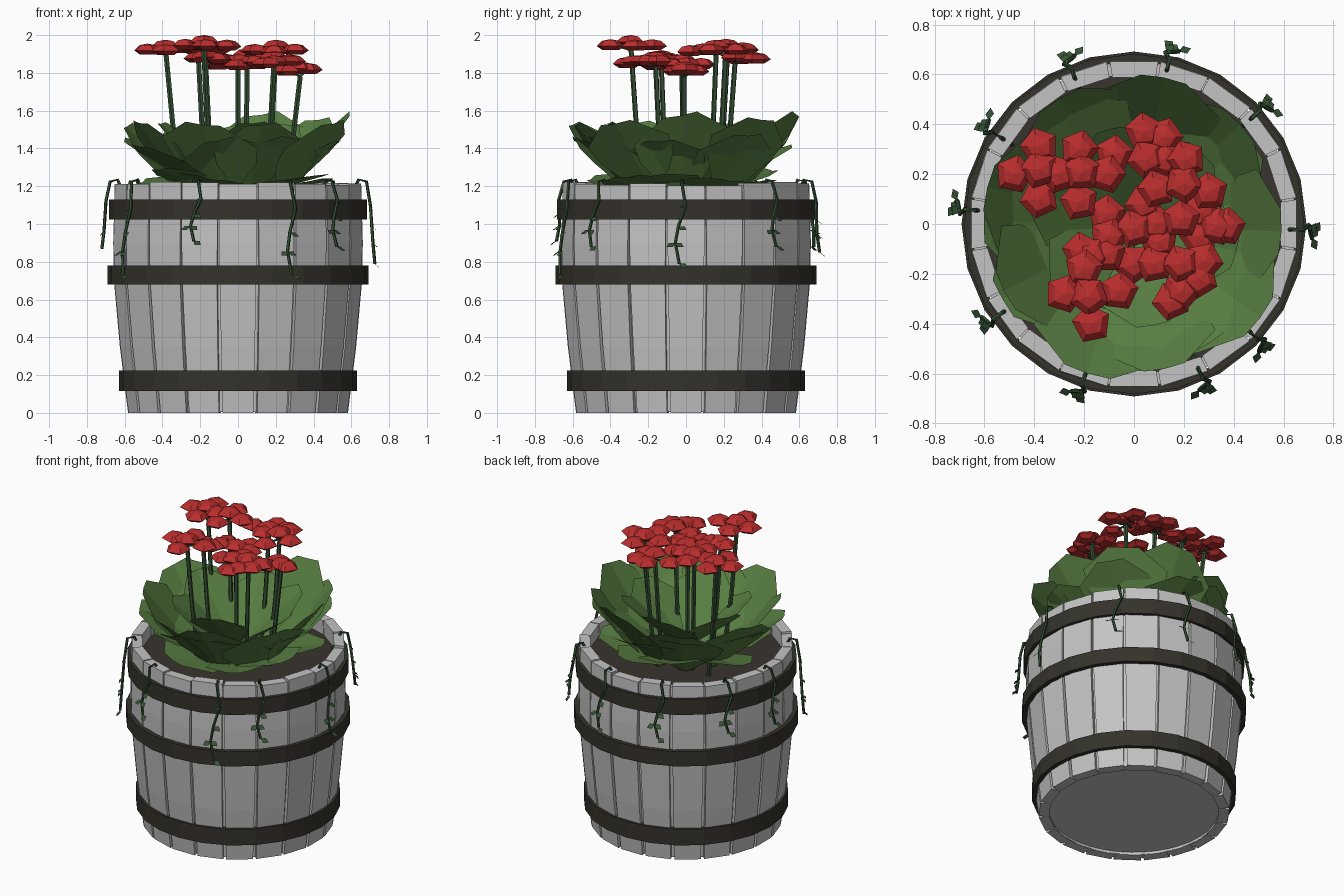
import bpy, bmesh, math, random
from mathutils import Vector

if "Cube" in bpy.data.objects:
    bpy.data.objects.remove(bpy.data.objects["Cube"])

random.seed(11)


def material(name, rgb):
    m = bpy.data.materials.new(name)
    m.diffuse_color = (*rgb, 1)
    m.use_nodes = True
    m.node_tree.nodes["Principled BSDF"].inputs["Base Color"].default_value = m.diffuse_color
    return m


WOOD = material("grey wood", (0.55, 0.55, 0.55))
IRON = material("dark iron", (0.034, 0.032, 0.024))
SOIL = material("soil brown", (0.040, 0.034, 0.028))
LEAF = material("leaf green", (0.095, 0.205, 0.053))
STEM = material("stem green", (0.035, 0.080, 0.033))
RED = material("petal red", (0.50, 0.027, 0.027))


def finish(name, bm, mat, fix=True):
    if fix:
        bmesh.ops.recalc_face_normals(bm, faces=bm.faces)
    me = bpy.data.meshes.new(name)
    bm.to_mesh(me)
    bm.free()
    me.materials.append(mat)
    ob = bpy.data.objects.new(name, me)
    bpy.context.collection.objects.link(ob)
    return ob


def polar(r, a, z):
    return Vector((r * math.cos(a), r * math.sin(a), z))


def bridge(bm, rings, closed=False):
    """Skin a list of vertex rings, capping the ends unless it is a closed loop."""
    pairs = list(zip(rings, rings[1:]))
    if closed:
        pairs.append((rings[-1], rings[0]))
    for a, b in pairs:
        n = len(a)
        for i in range(n):
            bm.faces.new((a[i], a[(i + 1) % n], b[(i + 1) % n], b[i]))
    if not closed:
        bm.faces.new(rings[0])
        bm.faces.new(rings[-1])


def lathe(bm, profile, sides, closed=False):
    rings = [[bm.verts.new(polar(r, math.tau * i / sides, z)) for i in range(sides)]
             for r, z in profile]
    bridge(bm, rings, closed)


def tube(bm, pts, r, sides=5):
    rings = []
    for i, p in enumerate(pts):
        d = (pts[min(i + 1, len(pts) - 1)] - pts[max(i - 1, 0)]).normalized()
        u = d.orthogonal().normalized()
        v = d.cross(u)
        rings.append([bm.verts.new(p + r * (math.cos(t) * u + math.sin(t) * v))
                      for t in (math.tau * k / sides for k in range(sides))])
    bridge(bm, rings)


rnd = random.uniform

# Staves: twenty bent planks with narrow gaps
bm = bmesh.new()
for i in range(20):
    a = -math.pi / 2 + i * math.tau / 20
    top = 1.21 + rnd(-0.008, 0.012)
    half = math.radians(8.5) + rnd(-0.004, 0.003)
    rings = []
    for r, z, k in ((0.588, 0, .95), (0.632, 0.35, .96), (0.664, 0.7, .98),
                    (0.668, 0.9, 1), (0.660, top, 1.02)):
        rings.append([bm.verts.new(polar(q, a + s * k, z)) for q, s in
                      ((r, -half), (r, half), (r - 0.065, half), (r - 0.065, -half))])
    bridge(bm, rings)
finish("staves", bm, WOOD)

# Inner shell closes the gaps, base board sits just inside the foot
bm = bmesh.new()
lathe(bm, [(0.565, 0.004), (0.643, 0.7), (0.644, 1.195),
           (0.60, 1.195), (0.60, 0.7), (0.52, 0.004)], 40, closed=True)
finish("barrel_lining", bm, WOOD)
bm = bmesh.new()
lathe(bm, [(0.53, 0.02), (0.53, 0.06)], 40)
finish("base_board", bm, WOOD)

# Iron hoops
for name, z0, z1, r in (("lower_hoop", 0.115, 0.225, 0.63),
                        ("middle_hoop", 0.68, 0.78, 0.692),
                        ("upper_hoop", 1.025, 1.13, 0.683)):
    bm = bmesh.new()
    lathe(bm, [(r, z0), (r, z1), (r - 0.03, z1), (r - 0.03, z0)], 24, closed=True)
    finish(name, bm, IRON)

# Soil
bm = bmesh.new()
lathe(bm, [(0.61, 1.05), (0.61, 1.12)], 40)
finish("soil", bm, SOIL)


def leaf(bm, a, r0, z0, r1, z1, width, roll=0.0):
    """Broad angular leaf, lightly folded, rising outwards along angle a."""
    base, tip = polar(r0, a, z0), polar(r1, a, z1)
    side = Vector((-math.sin(a), math.cos(a), roll))
    up = side.cross(base - tip).normalized()
    up = up if up.z > 0 else -up
    rows = []
    for t, w in ((0, 0.12), (0.5, 0.88), (0.72, 1.0), (1, 0.36)):
        c = base.lerp(tip, t)
        s = side * w * width
        lift = up * 0.1 * w * width
        rows.append([bm.verts.new(p) for p in (c - s + lift, c, c + s + lift)])
    for p, q in zip(rows, rows[1:]):
        bm.faces.new((p[0], p[1], q[1], q[0]))
        bm.faces.new((p[1], p[2], q[2], q[1]))


# Foliage rings: count, start angle, inner r, low z, outer r, high z, half width
bm = bmesh.new()
for n, start, r0, z0, r1, z1, w in ((9, -75, 0.26, 1.13, 0.61, 1.54, 0.25),
                                    (8, -98, 0.14, 1.15, 0.58, 1.43, 0.23),
                                    (8, -60, 0.08, 1.15, 0.51, 1.25, 0.21),
                                    (6, -80, 0.04, 1.20, 0.40, 1.50, 0.18)):
    for i in range(n):
        leaf(bm, math.radians(start + 360 * i / n + rnd(-8, 8)), r0, z0, r1 + rnd(-.03, .03),
             z1 + rnd(-0.04, 0.04), w + rnd(-0.02, 0.02), rnd(-0.2, 0.2))
finish("leaves", bm, LEAF, fix=False)

# Flower clusters: height of the middle head, then head positions
CLUSTERS = [
    (1.970, [(-.18, -.29), (-.20, -.18), (-.28, -.28), (-.17, -.40), (-.06, -.27)]),
    (1.945, [(-.38, .22), (-.38, .31), (-.48, .20), (-.38, .10)]),
    (1.95, [(-.21, .21), (-.22, .30), (-.30, .20), (-.22, .09), (-.11, .20)]),
    (1.945, [(.20, .16), (.21, .26), (.30, .13), (.19, .02), (.09, .14)]),
    (1.90, [(.05, .26), (.04, .37), (.12, .35), (-.08, .28), (.12, .26)]),
    (1.885, [(.19, -.16), (.08, -.16), (.28, -.15), (.19, -.27), (.15, -.31), (.26, -.22)]),
    (1.87, [(0, -.02), (-.11, .04), (.09, .0), (.04, .08), (0, -.16), (.10, -.07)]),
    (1.89, [(-.17, -.13), (-.11, -.12), (-.21, -.11), (-.10, -.05)]),
    (1.83, [(.33, -.01), (.37, -.01), (.26, -.05), (.27, .05)]),
]
heads, stems = bmesh.new(), bmesh.new()
for h, pts in CLUSTERS:
    cx, cy = pts[0]
    fork = Vector((cx, cy, h - 0.05))
    tube(stems, [Vector((cx * 0.75, cy * 0.75, 1.10)),
                 Vector((cx * 0.9, cy * 0.9, 1.5)), fork], 0.014)
    for x, y in pts:
        c = Vector((x, y, h - 0.2 * math.hypot(x - cx, y - cy)))
        tube(stems, [fork, c], 0.006, 4)
        turn = rnd(0, math.tau)
        rings = [[heads.verts.new(c + polar(r, turn + math.tau * k / 5, z)) for k in range(5)]
                 for r, z in ((0.046, -0.027), (0.080, -0.006), (0.048, 0.022), (0.004, 0.030))]
        bridge(heads, rings)
finish("flower_heads", heads, RED)
finish("flower_stems", stems, STEM)

# Trailing vines over the rim: angle in degrees, height of the lower end
VINES = [(112, .88), (78, .85), (42, .88), (-2, .79), (-43, .88),
         (-66, .73), (-108, .91), (-146, .73), (175, .87), (147, .90)]
vines, sprigs = bmesh.new(), bmesh.new()
for deg, end in VINES:
    a = math.radians(deg)
    drop = 1.23 - end
    pts = [polar(0.58, a, 1.11), polar(0.64, a, 1.235), polar(0.68, a, 1.225)]
    for t, sway in ((0.3, 0.02), (0.55, -0.015), (0.75, -0.03), (1, -0.01)):
        pts.append(polar(0.69 + 0.035 * t, a + sway * 1.5, 1.23 - drop * t))
    tube(vines, pts, 0.009)
    # Diamond leaves, mostly on the lower half
    for k, p in enumerate(pts[3:]):
        for s in ((-1, 1) if k == 2 else (1 if k % 2 else -1,)):
            size = 0.045 if k else 0.025
            d = (polar(0.35, a, -0.35) + s * polar(0.75, a + math.pi / 2, 0)).normalized()
            n = d.cross(polar(0.6, a, 0.8)).normalized()
            quad = [p, p + d * size * .6 + n * size * .45,
                    p + d * size * 1.2, p + d * size * .6 - n * size * .45]
            if (quad[1] - quad[0]).cross(quad[2] - quad[0]).z < 0:
                quad.reverse()
            sprigs.faces.new([sprigs.verts.new(v) for v in quad])
finish("vines", vines, STEM)
finish("vine_leaves", sprigs, STEM, fix=False)
